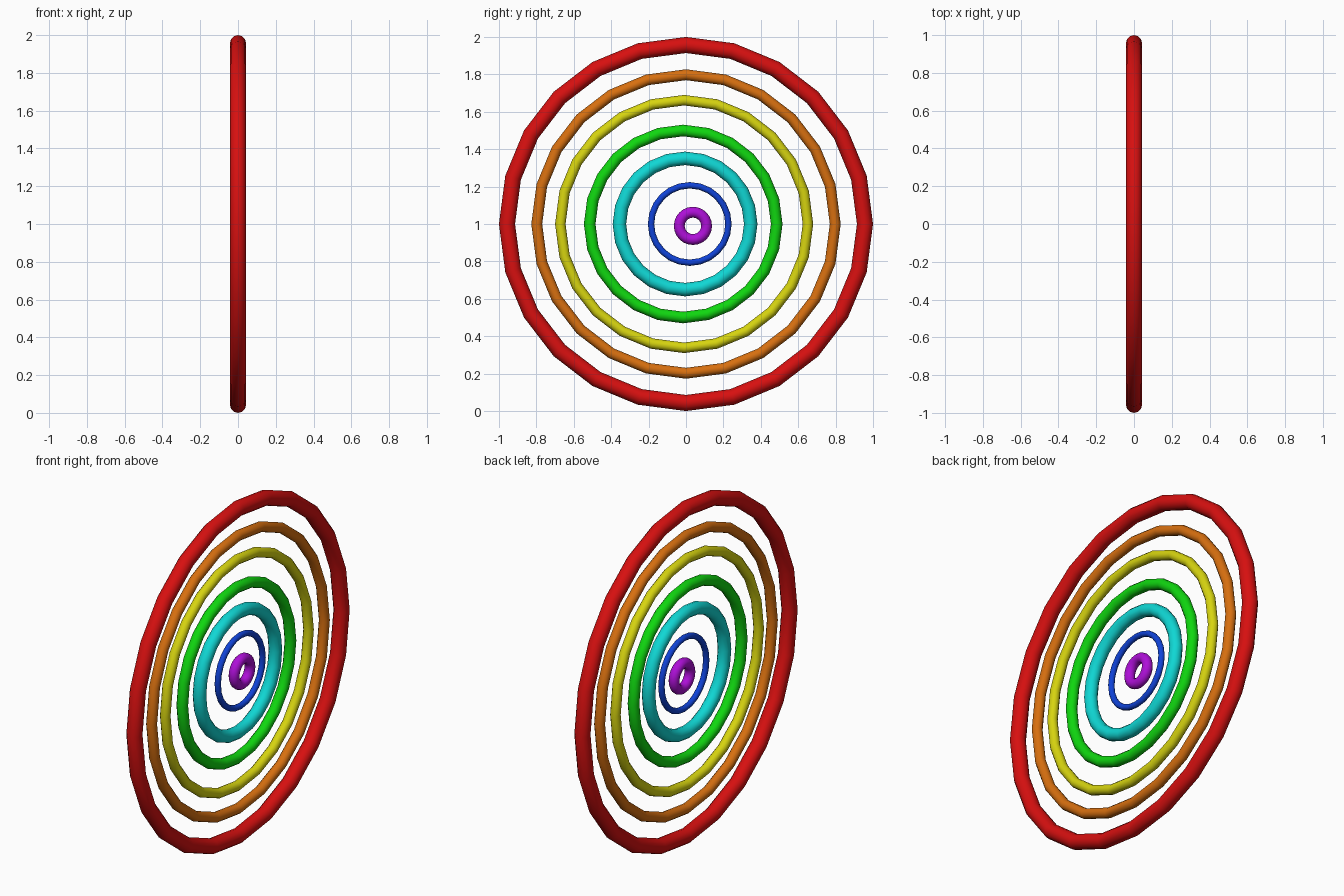
import bpy
from math import pi

cube = bpy.data.objects.get("Cube")
if cube:
    bpy.data.objects.remove(cube, do_unlink=True)


def make_material(name, rgb):
    mat = bpy.data.materials.new(name)
    mat.use_nodes = True
    color = (*rgb, 1.0)
    mat.diffuse_color = color
    mat.node_tree.nodes["Principled BSDF"].inputs["Base Color"].default_value = color
    return mat


def make_ring(name, y, z, outer, tube, rgb):
    # Upright ring whose axis runs along x
    bpy.ops.mesh.primitive_torus_add(
        major_segments=24, minor_segments=12,
        major_radius=outer - tube, minor_radius=tube,
        location=(0, y, z), rotation=(0, pi / 2, 0))
    ring = bpy.context.object
    ring.name = name + "_ring"
    ring.data.materials.append(make_material(name, rgb))
    bpy.ops.object.shade_smooth()


# Nested rings, outermost first: name, centre y, centre z, outer radius, tube radius, colour
LOW, HIGH = 0.005, 0.68
RINGS = [
    ("red", 0, 1, 1.0, 0.043, (HIGH, LOW, LOW)),
    ("orange", 0, 1, 0.827, 0.029, (HIGH, 0.16, LOW)),
    ("yellow", -0.01, 1, 0.69, 0.028, (HIGH, 0.66, LOW)),
    ("green", -0.015, 1, 0.531, 0.031, (LOW, HIGH, LOW)),
    ("cyan", -0.005, 1, 0.387, 0.036, (LOW, HIGH, 0.66)),
    ("blue", 0.02, 1, 0.224, 0.017, (LOW, 0.055, HIGH)),
    ("purple", 0.037, 0.99, 0.102, 0.029, (0.42, LOW, HIGH)),
]
for ring in RINGS:
    make_ring(*ring)
